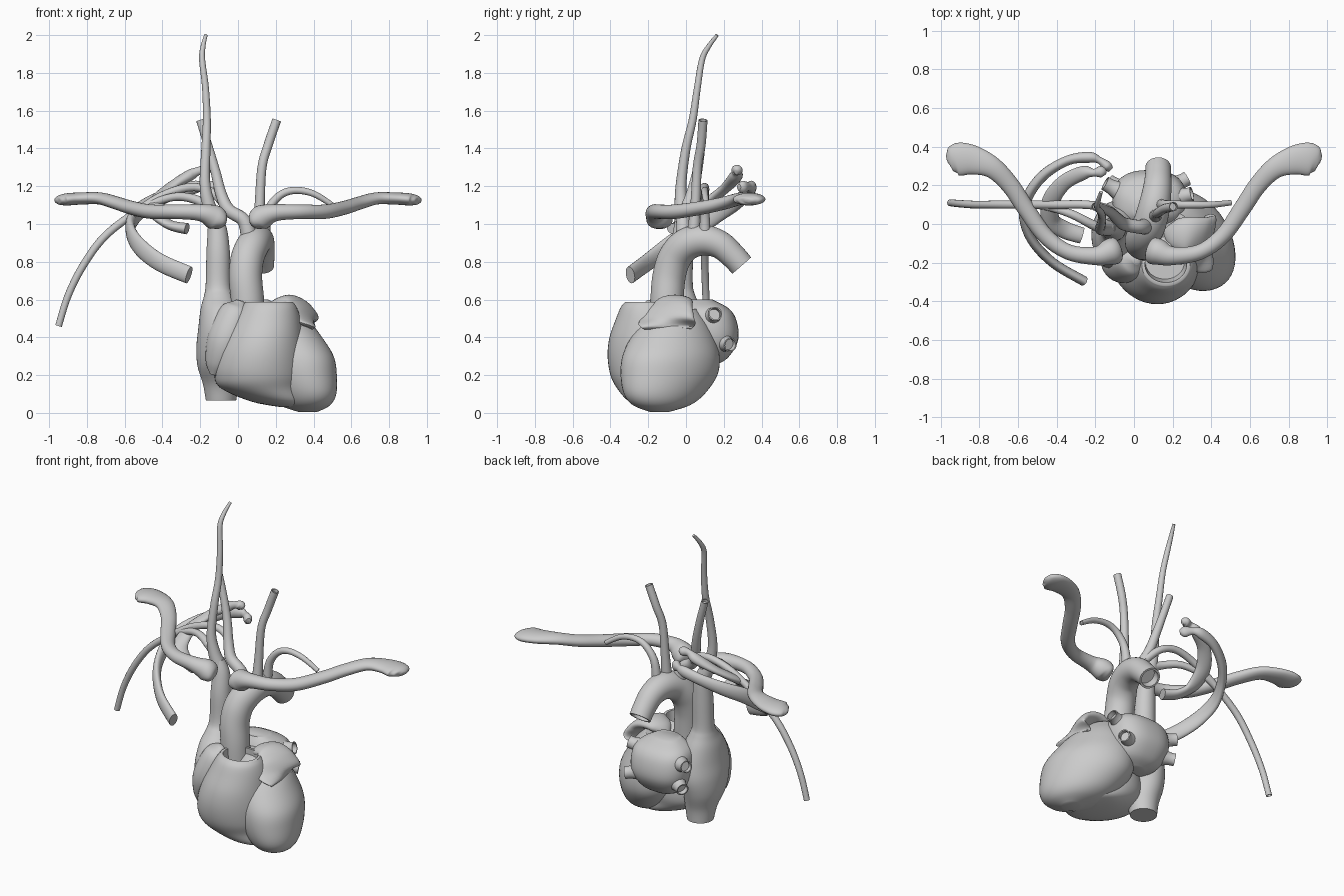
import bpy, bmesh
from math import sin, cos, pi, radians
from mathutils import Vector

UP = Vector((0, 0, 1))


def spline(pts, sub):
    """Catmull-Rom interpolation of points of any dimension."""
    out, n = [], len(pts)
    for i in range(n - 1):
        p0, p1, p2, p3 = pts[max(i - 1, 0)], pts[i], pts[i + 1], pts[min(i + 2, n - 1)]
        for k in range(sub):
            t = k / sub
            out.append([0.5 * (2 * b + (c - a) * t + (2 * a - 5 * b + 4 * c - d) * t * t
                               + (3 * b - a - 3 * c + d) * t ** 3)
                        for a, b, c, d in zip(p0, p1, p2, p3)])
    return out + [list(pts[-1])]


def skin(name, rings):
    """Bridge equal rings of points into one smooth capped surface."""
    bm = bmesh.new()
    loops = [[bm.verts.new(p) for p in r] for r in rings]
    n = len(loops[0])
    for a, b in zip(loops, loops[1:]):
        for i in range(n):
            bm.faces.new((a[i], a[(i + 1) % n], b[(i + 1) % n], b[i]))
    bm.faces.new(loops[0])
    bm.faces.new(loops[-1])
    bmesh.ops.recalc_face_normals(bm, faces=bm.faces)
    me = bpy.data.meshes.new(name)
    bm.to_mesh(me)
    bm.free()
    ob = bpy.data.objects.new(name, me)
    bpy.context.collection.objects.link(ob)
    bpy.ops.object.select_all(action='DESELECT')
    ob.select_set(True)
    bpy.context.view_layer.objects.active = ob
    bpy.ops.object.shade_smooth_by_angle(angle=radians(50))
    return ob


def stack(name, slices, n=48, sub=5, turn=0, power=1.0, rim=()):
    """Horizontal elliptical slices (z, cx, cy, rx, ry); rim slices stay sharp."""
    rings = []
    for z, cx, cy, rx, ry in spline(slices, sub) + list(rim):
        ring = []
        for i in range(n):
            c, s = cos(2 * pi * i / n), sin(2 * pi * i / n)
            x = rx * abs(c) ** power * (1 if c > 0 else -1)
            y = ry * abs(s) ** power * (1 if s > 0 else -1)
            ring.append((cx + x * cos(turn) - y * sin(turn), cy + x * sin(turn) + y * cos(turn), z))
        rings.append(ring)
    return skin(name, rings)


def sweep(name, pts, n=20, sub=6, flat=False, hollow=False):
    """Sweep an ellipse along (x, y, z, side, height); flat keeps height upright."""
    pts = [p if len(p) == 5 else (*p, p[3]) for p in pts]
    path = spline(pts, sub)
    P = [Vector(p[:3]) for p in path]
    rings, side = [], None
    for i, p in enumerate(path):
        t = (P[min(i + 1, len(P) - 1)] - P[max(i - 1, 0)]).normalized()
        if flat:
            side = t.cross(UP).normalized()
        elif side is None:
            side = t.orthogonal().normalized()
        else:
            side = (side - t * side.dot(t)).normalized()
        v = side.cross(t)
        a, b = max(p[3], .003), max(p[4], .003)
        ring = lambda f, d: [P[i] - t * d + side * (a * f * cos(2 * pi * k / n))
                             + v * (b * f * sin(2 * pi * k / n)) for k in range(n)]
        rings.append(ring(1, 0))
    if hollow:
        rings += [ring(.82, 0), ring(.82, a * .8)]
    return skin(name, rings)


# Ventricles (the right one ends in an open outflow rim)
stack("left_ventricle", [
    (.005, .37, -.14, .05, .05), (.04, .355, -.13, .16, .12), (.1, .335, -.115, .23, .165),
    (.2, .3, -.09, .275, .2), (.3, .28, -.08, .275, .205), (.4, .245, -.07, .235, .185),
    (.48, .22, -.06, .18, .155), (.55, .2, -.04, .1, .1)], turn=radians(-58))
stack("right_ventricle", [
    (.03, .29, -.12, .06, .08), (.06, .22, -.13, .15, .17), (.13, .13, -.15, .22, .215),
    (.2, .115, -.16, .24, .24), (.3, .12, -.17, .233, .245), (.4, .135, -.18, .21, .225),
    (.5, .155, -.195, .175, .175), (.56, .165, -.21, .145, .135), (.588, .165, -.21, .125, .11)],
    rim=[(.588, .165, -.21, .108, .093), (.5, .16, -.2, .1, .085)])

# Right atrium running into the great veins
stack("right_atrium_and_veins", [
    (.065, -.09, -.02, .08, .08), (.15, -.09, -.03, .095, .1), (.25, -.1, -.05, .115, .15),
    (.35, -.09, -.06, .13, .18), (.45, -.08, -.07, .13, .18), (.55, -.09, -.06, .108, .14),
    (.62, -.1, -.04, .08, .09), (.68, -.105, -.03, .066, .066), (.85, -.105, -.025, .062, .062),
    (.98, -.11, -.015, .05, .05), (1.06, -.13, -.015, .035, .035)])
sweep("right_auricle", [
    (-.13, -.2, .2, .02, .02), (-.11, -.2, .26, .06, .07), (-.07, -.21, .38, .09, .1),
    (-.03, -.2, .5, .08, .095), (0, -.19, .56, .055, .07), (.01, -.19, .595, .015, .02)], n=32)

# Left atrium with its four vein stubs and auricle
stack("left_atrium", [
    (.25, .08, .1, .05, .05), (.29, .08, .1, .14, .12), (.38, .08, .12, .185, .155),
    (.48, .08, .12, .19, .15), (.55, .08, .11, .165, .12), (.6, .08, .08, .08, .06)], power=.8)
stubs = {"left_upper": (.19, .13, .50, .30, .155, .525), "left_lower": (.17, .18, .38, .275, .235, .36),
         "right_upper": (-.04, .15, .48, -.15, .21, .50), "right_lower": (-.03, .16, .37, -.13, .22, .35)}
for key, (x, y, z, u, v, w) in stubs.items():
    sweep(key + "_pulmonary_vein", [(x, y, z, .065), ((x + 2 * u) / 3, (y + 2 * v) / 3, (z + 2 * w) / 3, .04),
                                    (u, v, w, .038)], hollow=True)
sweep("left_auricle", [
    (.17, -.04, .54, .03, .02), (.21, -.05, .57, .075, .035), (.28, -.06, .585, .1, .04),
    (.335, -.085, .54, .135, .04), (.37, -.1, .48, .155, .035), (.39, -.1, .445, .13, .015)],
    n=28, flat=True)

# Aorta and arch branches
sweep("aorta", [
    (.06, -.1, .46, .085), (.05, -.1, .6, .088), (.04, -.09, .72, .088), (.05, -.06, .82, .088),
    (.08, 0, .89, .086), (.105, .09, .915, .082), (.12, .18, .89, .074), (.125, .25, .83, .068),
    (.125, .295, .78, .066)], n=36, hollow=True)
arteries = {
    "right_carotid_trunk": [(.06, -.01, .93, .045), (.03, -.015, 1.02, .036), (-.05, 0, 1.075, .034),
                            (-.09, .03, 1.16, .03), (-.12, .06, 1.28, .026), (-.16, .08, 1.42, .023),
                            (-.2, .09, 1.55, .022)],
    "left_carotid": [(.11, .04, .94, .035), (.115, .05, 1.1, .027), (.127, .06, 1.3, .024),
                     (.16, .08, 1.42, .024), (.205, .09, 1.55, .024)],
    "left_subclavian_artery": [(.14, .1, .95, .03), (.16, .1, 1.07, .024), (.22, .1, 1.15, .021),
                               (.3, .1, 1.178, .019), (.4, .1, 1.16, .017), (.5, .11, 1.1, .014)],
    "right_subclavian_artery": [(-.07, .02, 1.1, .025), (-.14, .08, 1.17, .022), (-.25, .1, 1.195, .022),
                                (-.4, .1, 1.15, .022), (-.56, .1, 1.05, .021), (-.71, .1, .93, .021),
                                (-.82, .1, .78, .02), (-.9, .105, .62, .019), (-.95, .11, .46, .018)]}
for key, pts in arteries.items():
    sweep(key, pts, n=16, hollow=True)

# Veins of the neck and shoulder
sweep("jugular_vein", [
    (-.12, -.015, 1.0, .045), (-.155, -.025, 1.1, .036), (-.175, -.025, 1.22, .028),
    (-.17, 0, 1.4, .024), (-.165, .035, 1.55, .021), (-.172, .06, 1.72, .018),
    (-.19, .085, 1.87, .016), (-.185, .12, 1.94, .013), (-.17, .165, 2.0, .009)], n=16)
sweep("subclavian_vein", [
    (-.13, -.02, 1.06, .03), (-.2, -.01, 1.12, .025), (-.32, .05, 1.145, .022),
    (-.45, .09, 1.11, .02), (-.56, .1, 1.05, .018)], n=16)

# Collar bones, mirrored
for sgn, key in ((1, "left"), (-1, "right")):
    bone = [(.075, -.13, 1.0, .03, .02), (.09, -.135, 1.01, .065, .045), (.125, -.145, 1.035, .068, .065),
            (.2, -.165, 1.06, .048, .045), (.34, -.145, 1.065, .04, .038), (.46, -.06, 1.065, .042, .038),
            (.56, .08, 1.085, .045, .036), (.64, .2, 1.11, .047, .034), (.73, .29, 1.135, .055, .032),
            (.83, .33, 1.135, .075, .032), (.91, .335, 1.13, .085, .032), (.95, .325, 1.125, .055, .022),
            (.962, .32, 1.122, .01, .008)]
    sweep(key + "_collar_bone", [(sgn * p[0], *p[1:]) for p in bone], n=24, flat=True)

# Two ribs with knobbly heads
sweep("first_rib", [
    (-.15, .265, 1.275, .012, .015), (-.17, .27, 1.285, .03, .028), (-.21, .265, 1.28, .02, .022),
    (-.26, .265, 1.255, .036, .03), (-.36, .215, 1.195, .04, .022), (-.43, .12, 1.12, .046, .024),
    (-.43, .02, 1.05, .046, .024), (-.36, -.03, .995, .045, .026), (-.27, -.06, .975, .042, .03)],
    flat=True)
sweep("second_rib", [
    (-.12, .28, 1.195, .015, .015), (-.14, .3, 1.195, .026, .034), (-.18, .33, 1.2, .018, .022),
    (-.23, .345, 1.195, .028, .034), (-.34, .33, 1.165, .025, .035), (-.46, .26, 1.11, .027, .042),
    (-.54, .16, 1.05, .027, .047), (-.57, .05, .975, .026, .05), (-.53, -.08, .89, .025, .05),
    (-.42, -.2, .8, .025, .048), (-.26, -.295, .73, .026, .047)], flat=True)
